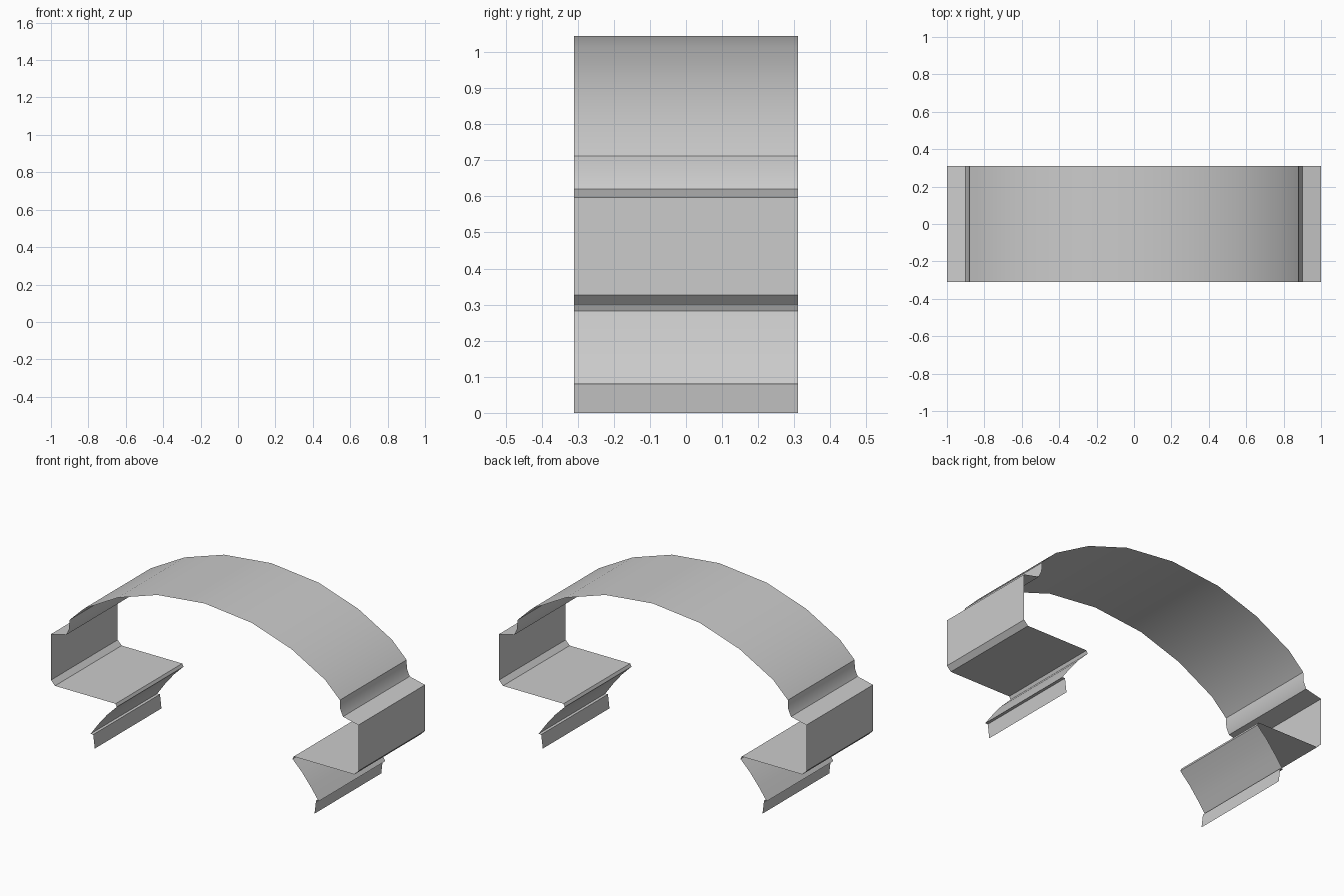
import bpy, math

if "Cube" in bpy.data.objects:
    bpy.data.objects.remove(bpy.data.objects["Cube"])

HALF_DEPTH = 0.31


def sheet(name, profile):
    """Extrude an open x/z profile along y as a thin, single-layer sheet."""
    n = len(profile)
    verts = [(x, y, z) for y in (-HALF_DEPTH, HALF_DEPTH) for x, z in profile]
    faces = [(i, i + n, i + n + 1, i + 1) for i in range(n - 1)]
    mesh = bpy.data.meshes.new(name)
    mesh.from_pydata(verts, [], faces)
    mesh.validate()
    obj = bpy.data.objects.new(name, mesh)
    bpy.context.collection.objects.link(obj)
    bpy.ops.object.select_all(action='DESELECT')
    bpy.context.view_layer.objects.active = obj
    obj.select_set(True)
    bpy.ops.object.shade_smooth_by_angle(angle=math.radians(30))
    return obj


def mirrored(half):
    return [(-x, z) for x, z in reversed(half)]


# Domed top, left to right over the crown
dome_half = [(0.307, 1.013), (0.565, 0.928), (0.785, 0.805), (0.88, 0.712)]
sheet("arched_roof", mirrored(dome_half) + [(0, 1.045)] + dome_half)

# Side profile: neck, ledge, outer wall, chamfer, floor, bowed leg and foot
neck = [(0.88, 0.712), (0.882, 0.66), (0.90, 0.62)]
rail = [(0.90, 0.62), (1.0, 0.597), (1.0, 0.327), (0.974, 0.30),
        (0.58, 0.30), (0.572, 0.283)]
leg = [(0.572, 0.283), (0.635, 0.22), (0.69, 0.152), (0.742, 0.08)]
foot = [(0.742, 0.08), (0.725, 0.08), (0.715, 0.0)]

# Both sides of each part
for part, half in (("neck", neck), ("side_rail", rail),
                   ("inner_leg", leg), ("foot", foot)):
    sheet(part + "_right", half)
    sheet(part + "_left", mirrored(half))
